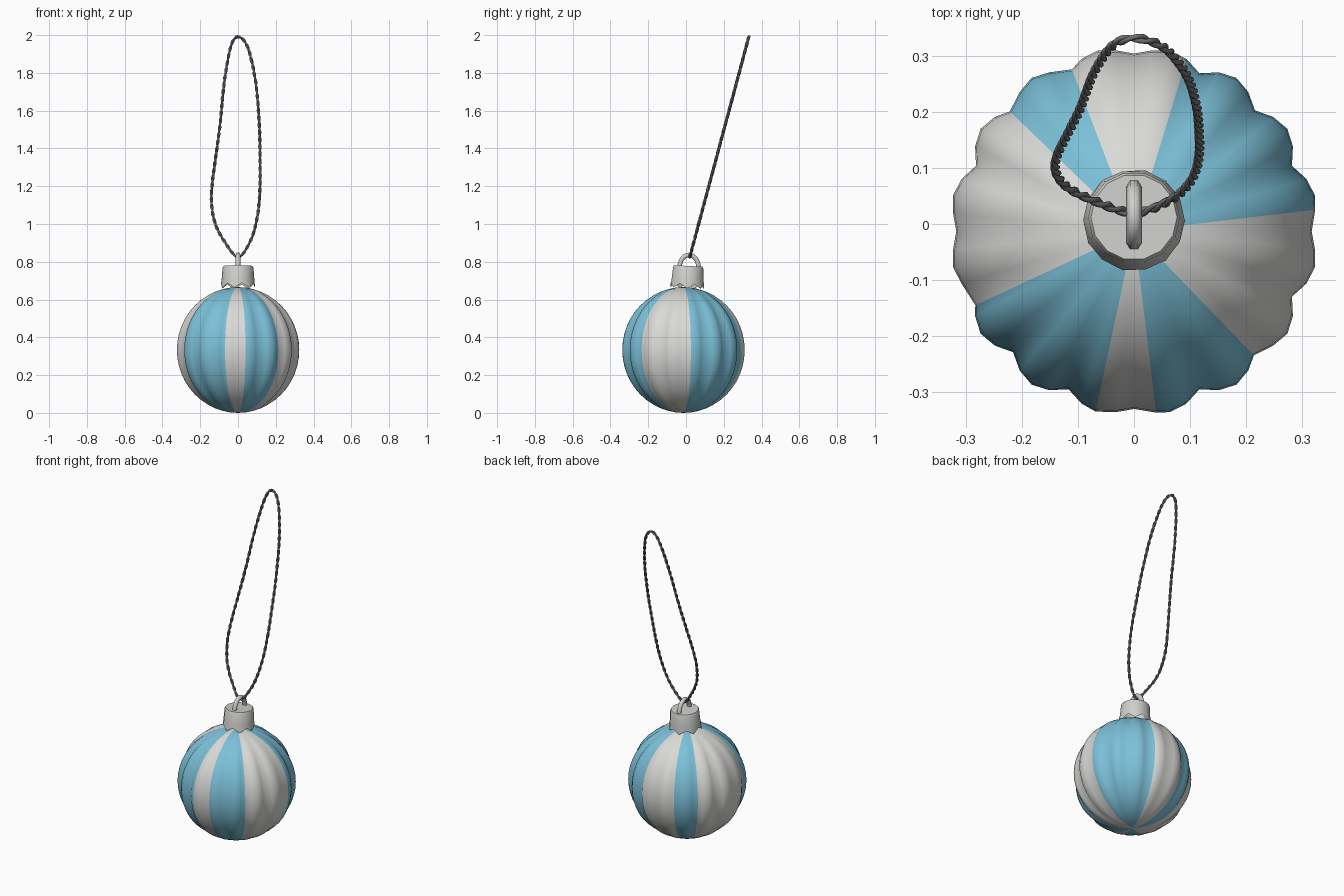
import bpy, bmesh, math
from mathutils import Vector, Matrix

if "Cube" in bpy.data.objects:
    bpy.data.objects.remove(bpy.data.objects["Cube"])


def material(name, rgb):
    m = bpy.data.materials.new(name)
    m.diffuse_color = (*rgb, 1)
    m.use_nodes = True
    m.node_tree.nodes["Principled BSDF"].inputs["Base Color"].default_value = m.diffuse_color
    return m


WHITE = material("pale grey", (0.70, 0.70, 0.68))
BLUE = material("sky blue", (0.20, 0.53, 0.69))
SILVER = material("silver grey", (0.62, 0.62, 0.60))
CORD = material("dark grey", (0.17, 0.17, 0.17))


def add_object(name, bm, mats):
    bmesh.ops.recalc_face_normals(bm, faces=bm.faces)
    me = bpy.data.meshes.new(name)
    bm.to_mesh(me)
    bm.free()
    ob = bpy.data.objects.new(name, me)
    bpy.context.collection.objects.link(ob)
    for m in mats:
        me.materials.append(m)
    return ob


def smooth(ob, degrees):
    bpy.ops.object.select_all(action='DESELECT')
    ob.select_set(True)
    bpy.context.view_layer.objects.active = ob
    bpy.ops.object.shade_smooth_by_angle(angle=math.radians(degrees))


# Ribbed ball: 16 lobes, meridians snapped to the stripe borders
SEG, ROWS = 64, 24
stripes = [(6.8, 73), (111, 136), (205, 258), (277, 314)]   # blue azimuth ranges
angles = [i * 360 / SEG for i in range(SEG)]
for pair in stripes:
    for border in pair:
        angles[round(border / 360 * SEG) % SEG] = border


def lobe_radius(deg):
    notch = 0.306 + 0.012 * max(0, math.cos(math.radians(4 * deg))) ** 4
    return notch + (0.330 - notch) * abs(math.sin(math.radians(8 * deg))) ** 1.1


bm = bmesh.new()
cx, cy, cz, height = 0, -0.013, 0.333, 0.333
bottom = bm.verts.new((cx, cy, 0))
top = bm.verts.new((cx, cy, 2 * cz))
rows = []
for j in range(1, ROWS):
    t = math.pi * j / ROWS
    s = math.sin(t)
    row = []
    for a in angles:
        fade = min(1, s * 1.3)                      # ribs flatten towards the poles
        r = (0.320 + (lobe_radius(a) - 0.320) * fade) * s
        row.append(bm.verts.new((cx + r * math.cos(math.radians(a)),
                                 cy + r * math.sin(math.radians(a)),
                                 cz - height * math.cos(t))))
    rows.append(row)
for i in range(SEG):
    k = (i + 1) % SEG
    mid = (angles[i] + (angles[k] or 360)) / 2
    faces = [bm.faces.new((bottom, rows[0][k], rows[0][i])),
             bm.faces.new((top, rows[-1][i], rows[-1][k]))]
    for lo, hi in zip(rows, rows[1:]):
        faces.append(bm.faces.new((lo[i], lo[k], hi[k], hi[i])))
    for f in faces:
        f.material_index = int(any(a < mid < b for a, b in stripes))
smooth(add_object("ribbed_ball", bm, [WHITE, BLUE]), 75)

# Cap with a scalloped lower edge, leaning slightly back
bm = bmesh.new()
N = 14
profile = [(0.091, 0.0), (0.087, 0.04), (0.082, 0.108), (0.077, 0.118)]
rings = []
for level, (r, z) in enumerate(profile):
    ring = []
    for i in range(N):
        a = 2 * math.pi * i / N
        tooth = (0.024 if i % 2 else 0) if level == 0 else 0
        ring.append(bm.verts.new((r * math.cos(a), r * math.sin(a), z + tooth)))
    rings.append(ring)
for lo, hi in zip(rings, rings[1:]):
    for i in range(N):
        k = (i + 1) % N
        bm.faces.new((lo[i], lo[k], hi[k], hi[i]))
bm.faces.new(rings[-1])
bm.transform(Matrix.Translation((0, 0.006, 0.66)) @ Matrix.Rotation(math.radians(-3), 4, 'X'))
smooth(add_object("cap", bm, [SILVER]), 35)


def tube(name, points, radius, mat, closed, res):
    cu = bpy.data.curves.new(name, 'CURVE')
    cu.dimensions = '3D'
    cu.bevel_depth = radius
    cu.bevel_resolution = res
    cu.use_fill_caps = True
    sp = cu.splines.new('POLY')
    sp.points.add(len(points) - 1)
    for p, co in zip(sp.points, points):
        p.co = (*co, 1)
    sp.use_cyclic_u = closed
    sp.use_smooth = True
    cu.materials.append(mat)
    ob = bpy.data.objects.new(name, cu)
    bpy.context.collection.objects.link(ob)
    return ob


# Wire hanger arch on the cap
arch = [(0, 0.016 - 0.05 * math.cos(math.pi * i / 10),
         0.772 + 0.064 * math.sin(math.pi * i / 10)) for i in range(11)]
tube("hanger_arch", arch, 0.014, SILVER, False, 1)

# Cord loop: control points (x, z) on a plane leaning back
loop = [(0, .825), (-.07, .905), (-.12, 1.0), (-.14, 1.105), (-.137, 1.21), (-.116, 1.37),
        (-.095, 1.53), (-.074, 1.74), (-.048, 1.90), (-.026, 1.97), (0, 1.991), (.032, 1.97),
        (.063, 1.90), (.095, 1.74), (.111, 1.555), (.116, 1.4), (.116, 1.185), (.1, 1.026),
        (.063, .905)]
ctrl = [Vector((x, 0.02 + (z - 0.825) * 0.268, z)) for x, z in loop]


def catmull(p0, p1, p2, p3, t):
    return 0.5 * (2 * p1 + (p2 - p0) * t + (2 * p0 - 5 * p1 + 4 * p2 - p3) * t * t
                  + (3 * p1 - p0 - 3 * p2 + p3) * t ** 3)


n = len(ctrl)
dense = [catmull(ctrl[i - 1], ctrl[i], ctrl[(i + 1) % n], ctrl[(i + 2) % n], s / 20)
         for i in range(n) for s in range(20)]
dense.append(dense[0])
dist = [0]
for a, b in zip(dense, dense[1:]):
    dist.append(dist[-1] + (b - a).length)

# Even spacing along the loop
TURNS, STEPS = 32, 10
total = TURNS * STEPS
path, seg = [], 0
for i in range(total):
    d = dist[-1] * i / total
    while dist[seg + 1] < d:
        seg += 1
    f = (d - dist[seg]) / (dist[seg + 1] - dist[seg])
    path.append(dense[seg].lerp(dense[seg + 1], f))

# Two strands twisted round the path
normal = Vector((0, 1, -0.268)).normalized()
for s in range(2):
    pts = []
    for i, p in enumerate(path):
        tangent = (path[(i + 1) % total] - path[i - 1]).normalized()
        side = tangent.cross(normal)
        a = 2 * math.pi * i / STEPS + math.pi * s
        pts.append(p + (side * math.cos(a) + normal * math.sin(a)) * 0.0042)
    tube("cord_strand_%d" % (s + 1), pts, 0.005, CORD, True, 1)
